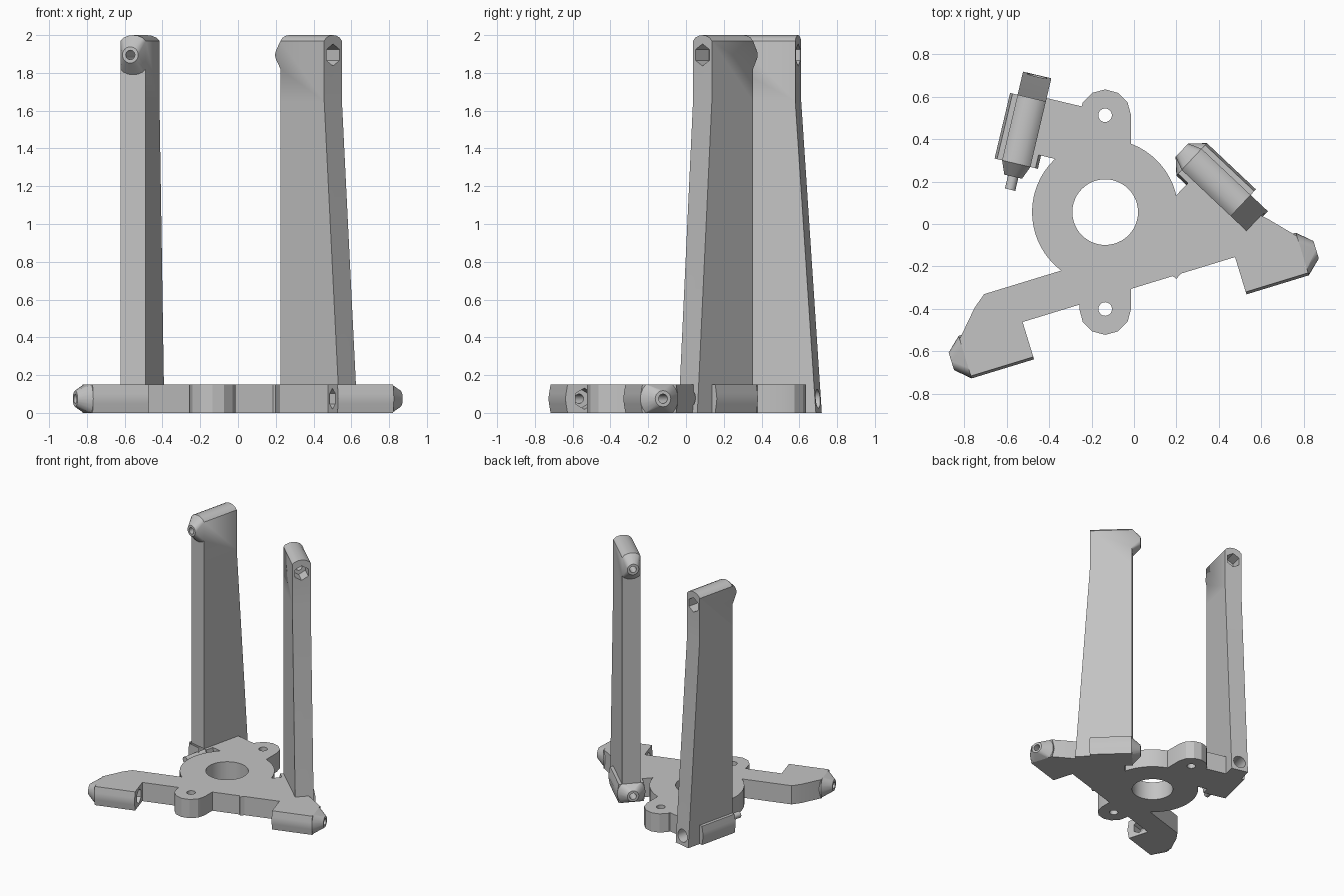
import bpy, bmesh
from math import cos, sin, pi, radians
from mathutils import Matrix, Vector

old = bpy.data.objects.get("Cube")
if old:
    bpy.data.objects.remove(old, do_unlink=True)

grey = bpy.data.materials.new("mid_grey")
grey.use_nodes = True
grey.diffuse_color = (0.55, 0.55, 0.55, 1)
grey.node_tree.nodes["Principled BSDF"].inputs["Base Color"].default_value = (0.55, 0.55, 0.55, 1)

T = 0.15            # plate thickness
OFF = 0.461         # sideways offset of every pivot axis from the hub
R = 0.105           # pivot radius
HUB = Matrix.Translation((-0.136, 0.056, 0))


def frame(deg):
    return HUB @ Matrix.Rotation(radians(deg), 4, 'Z')


def hull(name, points, mat):
    """Convex solid around a few points, placed by a frame."""
    bm = bmesh.new()
    for p in points:
        bm.verts.new(mat @ Vector(p))
    res = bmesh.ops.convex_hull(bm, input=bm.verts)
    loose = [g for g in res["geom_interior"] + res["geom_unused"] if isinstance(g, bmesh.types.BMVert)]
    bmesh.ops.delete(bm, geom=list(set(loose)), context='VERTS')
    bmesh.ops.dissolve_limit(bm, angle_limit=0.01, verts=bm.verts, edges=bm.edges)
    bmesh.ops.recalc_face_normals(bm, faces=bm.faces)
    me = bpy.data.meshes.new(name)
    bm.to_mesh(me)
    bm.free()
    me.materials.append(grey)
    ob = bpy.data.objects.new(name, me)
    bpy.context.collection.objects.link(ob)
    return ob


def slab(name, outline, mat, z0=0, z1=T):
    return hull(name, [(x, y, z) for x, y in outline for z in (z0, z1)], mat)


def circle(r, n, x=0, y=0):
    return [(x + r * cos(2 * pi * i / n), y + r * sin(2 * pi * i / n)) for i in range(n)]


def ring(u, v, z, r, hv=9, hz=9, n=24):
    """Circle across the pivot axis, clipped to a half width and half height."""
    return [(u, v + max(-hv, min(hv, a)), z + max(-hz, min(hz, b))) for b, a in circle(r, n)]


def rod(u0, u1, v, z, r, n, mat):
    return hull("cutter", ring(u0, v, z, r, n=n) + ring(u1, v, z, r, n=n), mat)


def lug(u0, u1, tip, v, mat):
    """Flat pivot block with a tapered nose."""
    z = T / 2
    corners = [(0.093 * a, z * b) for a in (-1, 1) for b in (-1, 1)]
    body = [(u, v + a, z + b) for u in (u0, u1) for a, b in corners]
    body += ring(u0, v, z, R, hz=z) + ring(u1, v, z, R, hz=z)
    base = u1 if abs(tip - u1) < abs(tip - u0) else u0
    nose = ring(base, v, z, R, hz=z) + ring(tip, v, z, 0.043)
    return [hull("lug", body, mat), hull("nose", nose, mat)]


def combine(name, parts, cutters):
    base = parts[0]
    base.name = name
    bpy.context.view_layer.objects.active = base
    for kind, tools in (('UNION', parts[1:]), ('DIFFERENCE', cutters)):
        for tool in tools:
            tool.hide_render = True
            mod = base.modifiers.new("cut", 'BOOLEAN')
            mod.operation, mod.solver, mod.object = kind, 'EXACT', tool
            bpy.ops.object.modifier_apply(modifier=mod.name)
            bpy.data.objects.remove(tool, do_unlink=True)
    bpy.ops.object.select_all(action='DESELECT')
    base.select_set(True)
    bpy.ops.object.shade_smooth_by_angle(angle=radians(25))
    return base


# Base plate: hub disc, two screw ears, two arms with pivot lugs, post webs
square = frame(0)
arms = frame(17)
parts = [slab("hub", circle(0.345, 64), square)]
cutters = [slab("bore", circle(0.155, 48), square, -0.1, 0.3)]
for s in (-1, 1):
    ear = circle(0.122, 12, 0, 0.457 * s) + [(-0.122, 0), (0.122, 0)]
    parts.append(slab("ear", ear, square))
    cutters.append(slab("ear_hole", circle(0.032, 20, 0, 0.457 * s), square, -0.1, 0.3))

for s, shoulder in ((-1, (0.659, -0.203)), (1, (0.628, -0.168))):
    outline = [(0, -0.382), (0.53, -0.382), (0.83, -0.37), (0.721, -0.251), shoulder, (0, -0.203)]
    parts.append(slab("arm", [(s * x, y) for x, y in outline], arms))
    parts += lug(s * 0.524, s * 0.832, s * 0.9, -OFF, arms)
    cutters.append(rod(s * 0.5, s * 0.62, -OFF, T / 2, 0.056, 6, arms))
    cutters.append(rod(s * 0.5, s * 0.95, -OFF, T / 2, 0.025, 16, arms))

POSTS = (("left_post", -43.3), ("right_post", 76.7))
for name, deg in POSTS:
    web = [(0.19, 0), (0.46, 0), (0.46, 0.45), (0.19, 0.45)]
    parts.append(slab("web", web, frame(deg)))
combine("base_plate", parts, cutters)

# Upright posts: tapered slab, domed head with nose, pivot foot
HALF = 0.0685
INNER, OUTER, HEAD = 0.126, 0.556, 0.444
HEAD_Z, PIVOT_Z = 1.65, 1.895
for name, deg in POSTS:
    m = frame(deg)
    sides = (OFF - HALF, OFF + HALF)
    profile = [(INNER, 0), (OUTER, 0), (HEAD, HEAD_Z), (INNER, HEAD_Z)]
    body = hull("post", [(u, v, z) for u, z in profile for v in sides], m)
    dome = [(u, v, HEAD_Z) for u in (INNER, HEAD) for v in sides]
    for u in (INNER, HEAD):
        dome += ring(u, OFF, PIVOT_Z, R, hv=HALF)
    nose = ring(INNER, OFF, PIVOT_Z, R, hv=HALF) + ring(INNER - 0.063, OFF, PIVOT_Z, 0.043)
    pieces = [body, hull("head", dome, m), hull("head_nose", nose, m)]
    pieces += lug(INNER, HEAD, INNER - 0.063, OFF, m)
    holes = [rod(0.34, 0.5, OFF, PIVOT_Z, 0.058, 6, m),
             rod(0, 0.5, OFF, PIVOT_Z, 0.025, 16, m),
             rod(0.34, 0.65, OFF, T / 2, 0.05, 20, m),
             rod(0, 0.5, OFF, T / 2, 0.025, 16, m)]
    combine(name, pieces, holes)
